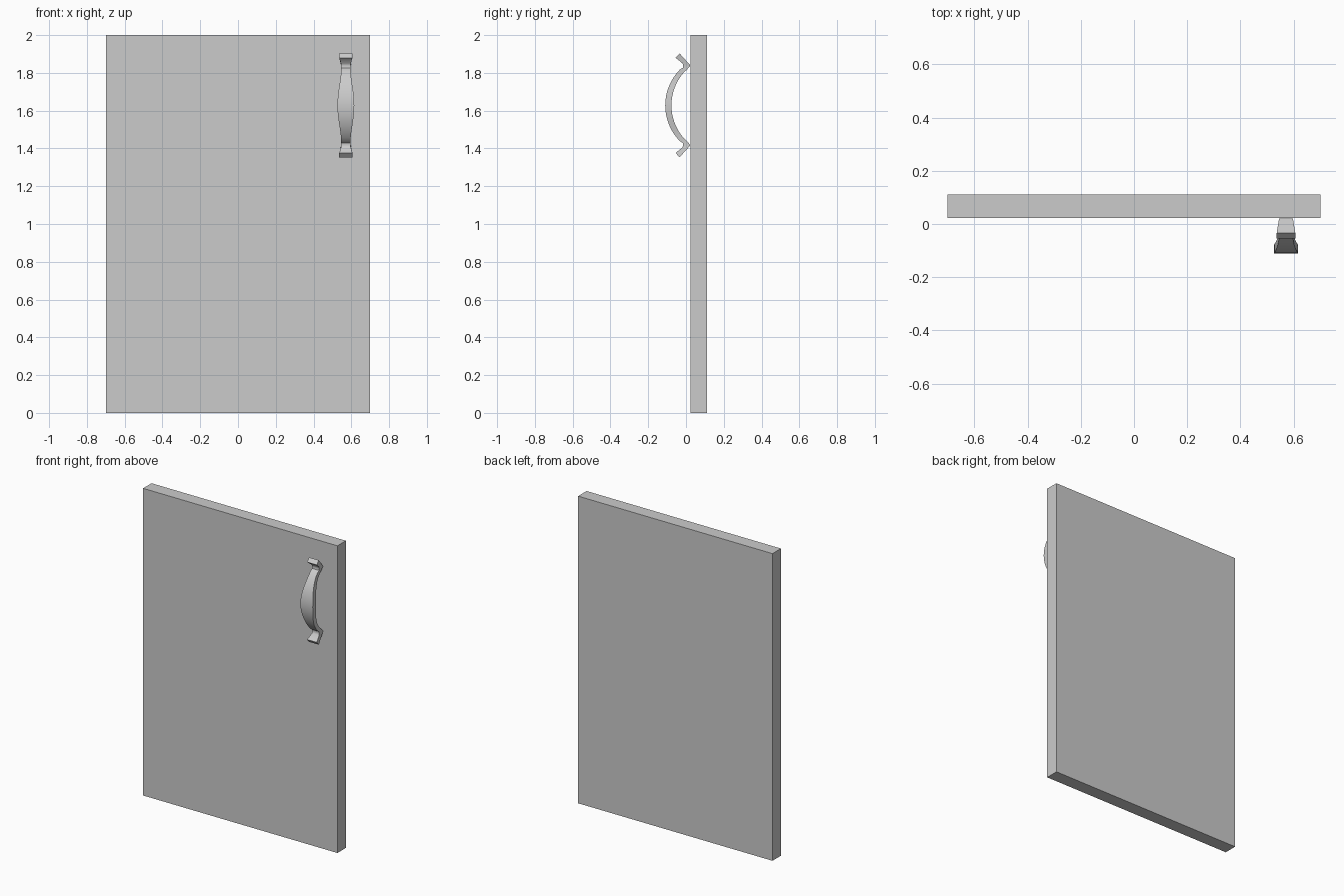
import bpy, bmesh, math

if "Cube" in bpy.data.objects:
    bpy.data.objects.remove(bpy.data.objects["Cube"])

# Door panel
bpy.ops.mesh.primitive_cube_add(size=1, location=(0, 0.0665, 1.0))
panel = bpy.context.object
panel.name = "door_panel"
panel.scale = (1.40, 0.087, 2.0)
bpy.ops.object.transform_apply(location=False, rotation=False, scale=True)

# Handle stations for the upper half: (front y, front dz, back y, back dz, half width)
CX, CZ, STEPS = 0.571, 1.628, 8


def arc(apex_y, end_y, end_z, t):
    """Point on a circular bow from its apex (t=0) to its end (t=1)."""
    d = end_y - apex_y
    r = (d * d + end_z * end_z) / (2 * d)
    a = t * math.asin(end_z / r)
    return apex_y + r * (1 - math.cos(a)), r * math.sin(a)


half = []
for i in range(STEPS + 1):
    t = i / STEPS
    w = 0.025 + 0.0195 * (0.5 + 0.5 * math.cos(math.pi * t))
    half.append((*arc(-0.110, -0.032, 0.19, t), *arc(-0.077, -0.012, 0.174, t), w))

# Foot touching the door, then the flared tip
half += [(-0.017, 0.199, 0.004, 0.188, 0.025),
         (-0.015, 0.210, 0.021, 0.208, 0.025),
         (-0.018, 0.222, 0.021, 0.214, 0.026),
         (-0.055, 0.252, -0.034, 0.275, 0.035)]

# Mirror to the lower half and sweep a rectangular section along it
stations = [(a, -b, c, -d, w) for a, b, c, d, w in reversed(half[1:])] + half
bm = bmesh.new()
rings = []
for fy, fz, by, bz, w in stations:
    rings.append([bm.verts.new((CX + sx * w, y, CZ + z))
                  for sx, y, z in ((-1, fy, fz), (1, fy, fz), (1, by, bz), (-1, by, bz))])
for r0, r1 in zip(rings, rings[1:]):
    for k in range(4):
        n = (k + 1) % 4
        bm.faces.new((r0[k], r0[n], r1[n], r1[k]))
bm.faces.new(rings[0])
bm.faces.new(rings[-1])
bmesh.ops.recalc_face_normals(bm, faces=bm.faces)
mesh = bpy.data.meshes.new("handle")
bm.to_mesh(mesh)
bm.free()
handle = bpy.data.objects.new("handle", mesh)
bpy.context.collection.objects.link(handle)

# Smooth bow with crisp edges
bpy.ops.object.select_all(action='DESELECT')
handle.select_set(True)
bpy.context.view_layer.objects.active = handle
bpy.ops.object.shade_smooth_by_angle(angle=math.radians(40))
